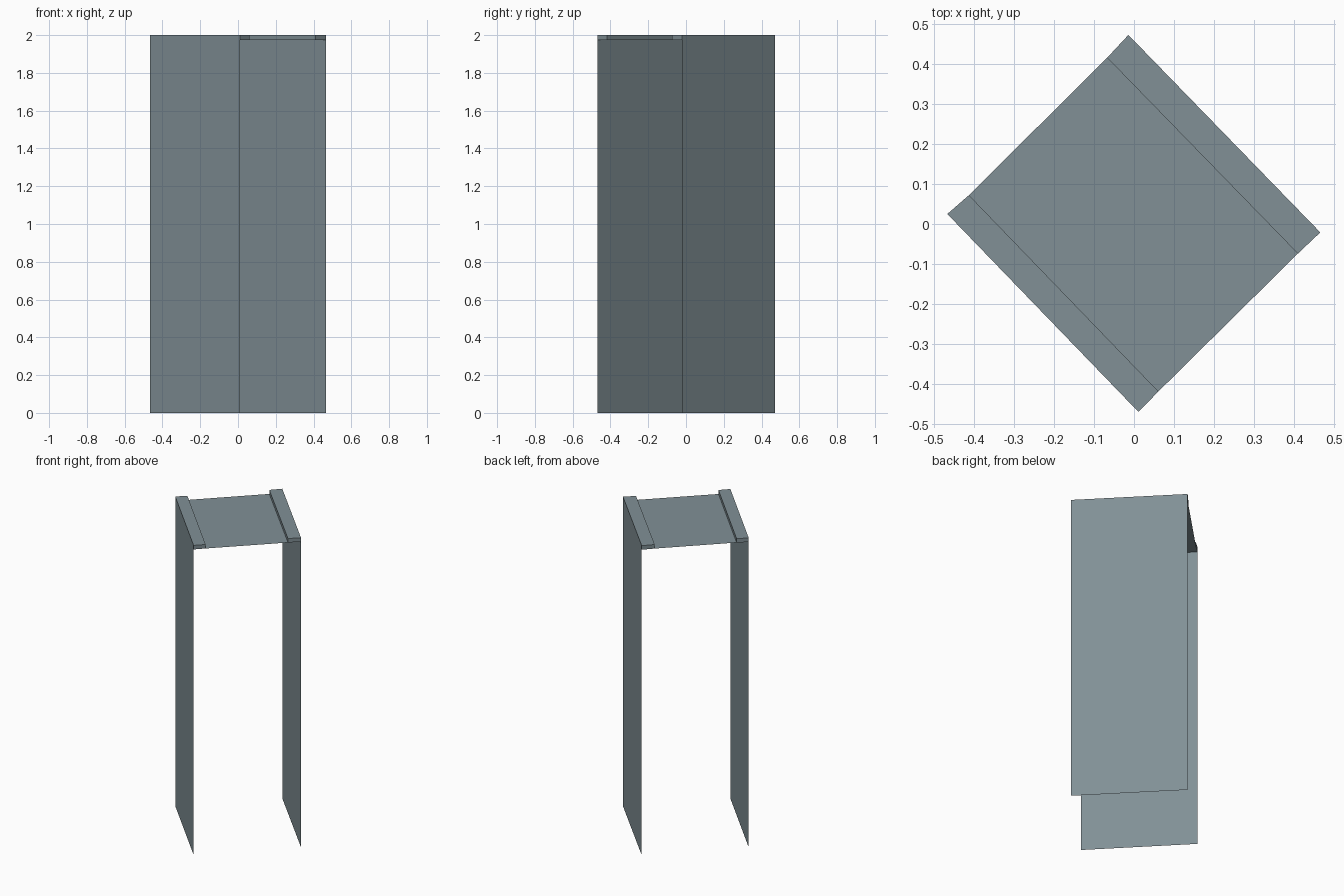
import bpy
import bmesh
from mathutils import Vector

cube = bpy.data.objects.get("Cube")
if cube:
    bpy.data.objects.remove(cube, do_unlink=True)

TOP, DECK = 2.0, 1.974

steel = bpy.data.materials.new("blue_grey_steel")
steel.use_nodes = True
colour = (0.22, 0.28, 0.305, 1)
steel.diffuse_color = colour
steel.node_tree.nodes["Principled BSDF"].inputs["Base Color"].default_value = colour

# Plan corners: outer edge and inner rim edge of each side
LEFT = [Vector(p) for p in ((-0.466, 0.025), (0.011, -0.469), (0.061, -0.418), (-0.412, 0.072))]
RIGHT = [Vector(p) for p in ((0.465, -0.021), (-0.014, 0.472), (-0.067, 0.415), (0.409, -0.074))]


def make_object(name, polygons):
    bm = bmesh.new()
    for points in polygons:
        bm.faces.new([bm.verts.new(p) for p in points])
    bmesh.ops.remove_doubles(bm, verts=bm.verts, dist=1e-5)
    mesh = bpy.data.meshes.new(name)
    bm.to_mesh(mesh)
    bm.free()
    mesh.materials.append(steel)
    obj = bpy.data.objects.new(name, mesh)
    bpy.context.collection.objects.link(obj)


def wall(a, b, low):
    return [(*a, low), (*b, low), (*b, TOP), (*a, TOP)]


# Thin side sheet with a folded raised rim along its top
def side_panel(name, plan):
    a, b, c, d = plan
    make_object(name, [
        wall(a, b, 0),
        wall(b, c, DECK),
        wall(c, d, DECK),
        wall(d, a, DECK),
        [(*p, TOP) for p in plan],
    ])


side_panel("left_side_panel", LEFT)
side_panel("right_side_panel", RIGHT)

# Recessed deck sheet running under both rims
outline = [LEFT[0], LEFT[1], LEFT[2], RIGHT[3], RIGHT[0], RIGHT[1], RIGHT[2], LEFT[3]]
make_object("recessed_top", [[(*p, DECK) for p in outline]])
